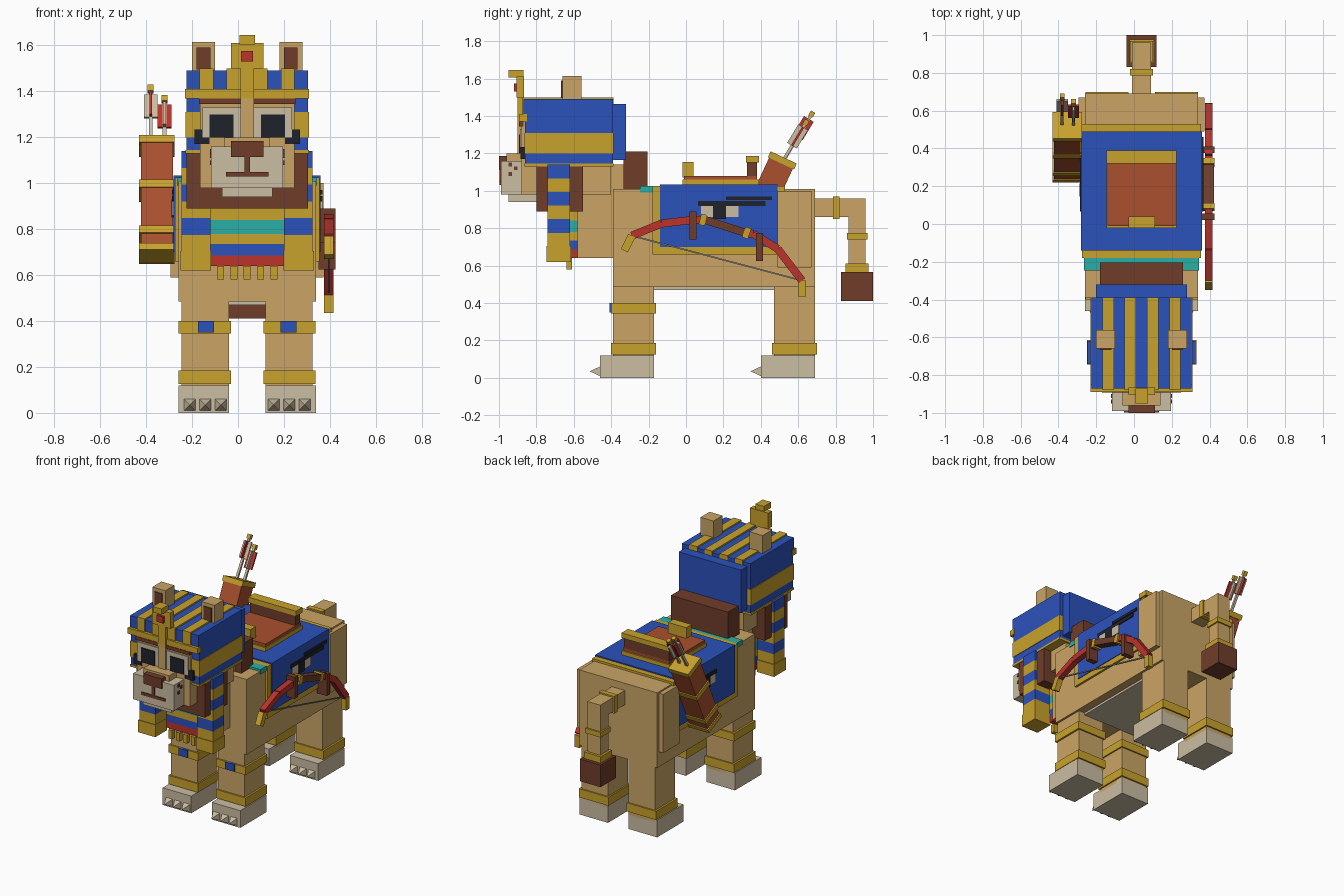
import bpy
import bmesh
from math import atan2, radians, sin, cos
from mathutils import Matrix, Vector

default_cube = bpy.data.objects.get("Cube")
if default_cube:
    bpy.data.objects.remove(default_cube)

MIDDLE = 0.04  # the animal's mirror plane, shifted by the side gear
SIDES = (("right", -1), ("left", 1))


def material(name, code):
    def linear(pair):
        value = int(pair, 16) / 255
        return value / 12.92 if value < 0.04 else ((value + 0.055) / 1.055) ** 2.4
    colour = [linear(code[i:i + 2]) for i in (0, 2, 4)] + [1]
    mat = bpy.data.materials.new(name)
    mat.use_nodes = True
    mat.diffuse_color = colour
    mat.node_tree.nodes["Principled BSDF"].inputs["Base Color"].default_value = colour
    return mat


tan = material("tan fur", "CBA566")
gold = material("gold", "C9A22C")
blue = material("royal blue", "2B52BC")
brown = material("dark brown", "703D2A")
rust = material("rust leather", "AA502E")
cream = material("cream", "CBBDA2")
black = material("black", "20222C")
red = material("red", "BB332B")
teal = material("teal", "2BAFA6")
grey = material("string grey", "8C8C8C")


def finish(name, mat, bm):
    mesh = bpy.data.meshes.new(name)
    bm.to_mesh(mesh)
    bm.free()
    mesh.materials.append(mat)
    obj = bpy.data.objects.new(name, mesh)
    bpy.context.scene.collection.objects.link(obj)
    return obj


def cuboid(name, mat, centre, size, turn=0):
    bm = bmesh.new()
    place = (Matrix.Translation(centre) @ Matrix.Rotation(turn, 4, "X")
             @ Matrix.Diagonal((*size, 1)))
    bmesh.ops.create_cube(bm, size=1, matrix=place)
    return finish(name, mat, bm)


def box(name, mat, x, y, z):
    """Box from ranges; x is measured from the mirror plane."""
    low, high = Vector((x[0], y[0], z[0])), Vector((x[1], y[1], z[1]))
    shift = Vector((MIDDLE, 0, 0))
    size = [abs(v) for v in high - low]
    return cuboid(name, mat, (low + high) / 2 + shift, size)


def slab(name, mat, half, y, z):
    """Box centred on the mirror plane."""
    return box(name, mat, (-half, half), y, z)


def pair(name, mat, x, y, z):
    """Box repeated on both sides."""
    for side, s in SIDES:
        box(side + "_" + name, mat, (s * x[0], s * x[1]), y, z)


def bar(name, mat, x, start, end, width, depth):
    """Box running between two (y, z) points."""
    a, b = Vector((x, *start)), Vector((x, *end))
    run = b - a
    return cuboid(name, mat, (a + b) / 2, (width, depth, run.length), atan2(-run.y, run.z))


def claw(name, x, y):
    bm = bmesh.new()
    place = (Matrix.Translation((MIDDLE + x, y, 0.035)) @ Matrix.Rotation(radians(90), 4, "X")
             @ Matrix.Rotation(radians(45), 4, "Z"))
    bmesh.ops.create_cone(bm, cap_ends=True, segments=4, radius1=0.036, radius2=0,
                          depth=0.055, matrix=place)
    finish(name, cream, bm)


# Torso
slab("body", tan, 0.3, (-0.39, 0.69), (0.485, 1.01))
slab("belly", cream, 0.24, (-0.17, 0.47), (0.47, 0.49))
pair("hip", tan, (0.28, 0.333), (0.49, 0.67), (0.59, 1))
slab("neck", tan, 0.17, (-0.58, -0.33), (0.64, 1.14))
slab("nape_mane", brown, 0.22, (-0.335, -0.205), (1, 1.21))

# Legs, paws and claws
for part, back in (("front", -0.17), ("hind", 0.69)):
    front = back - 0.22
    pair(part + "_leg", tan, (0.08, 0.285), (front, back), (0.1, 0.52))
    pair(part + "_paw", cream, (0.08, 0.3), (front - 0.07, back), (0, 0.12))
    pair(part + "_anklet", gold, (0.07, 0.298), (front - 0.01, back + 0.01), (0.125, 0.185))
    for side, s in SIDES:
        for toe in (0.115, 0.183, 0.25):
            claw(side + "_" + part + "_claw", s * toe, front - 0.0975)
pair("leg_cuff", gold, (0.07, 0.298), (-0.4, -0.16), (0.345, 0.4))
pair("cuff_gem", blue, (0.145, 0.215), (-0.408, -0.39), (0.35, 0.4))

# Tail
slab("tail_base", tan, 0.05, (0.68, 0.96), (0.86, 0.96))
slab("tail_drop", tan, 0.05, (0.87, 0.96), (0.55, 0.96))
slab("tail_ring", gold, 0.06, (0.785, 0.82), (0.85, 0.97))
slab("tail_band", gold, 0.06, (0.86, 0.97), (0.74, 0.775))
slab("tuft_band", gold, 0.065, (0.853, 0.977), (0.56, 0.61))
slab("tail_tuft", brown, 0.08, (0.83, 1), (0.41, 0.565))

# Striped chest collar with pendants
collar = ((gold, 0.89), (teal, 0.84), (gold, 0.78), (blue, 0.735), (red, 0.685))
bottoms = [top for _, top in collar[1:]] + [0.64]
for (mat, top), bottom in zip(collar, bottoms):
    slab("collar_band", mat, 0.16, (-0.62, -0.575), (bottom, top))
for i in range(5):
    x = (i - 2) * 0.058
    box("collar_pendant", gold, (x - 0.015, x + 0.015), (-0.64, -0.61), (0.58, 0.64))

# Head, beard and face
slab("head", tan, 0.205, (-0.88, -0.4), (0.98, 1.4))
slab("beard", brown, 0.265, (-0.8, -0.55), (0.89, 1.13))
slab("muzzle", cream, 0.157, (-0.99, -0.87), (0.98, 1.16))
slab("chin", cream, 0.11, (-0.95, -0.79), (0.94, 0.99))
slab("muzzle_bridge", tan, 0.1, (-0.96, -0.87), (1.15, 1.2))
slab("nose", brown, 0.07, (-1, -0.95), (1.115, 1.185))
slab("philtrum", brown, 0.012, (-0.997, -0.98), (1.04, 1.12))
slab("mouth", brown, 0.092, (-0.997, -0.98), (1.03, 1.05))
slab("nose_bridge", tan, 0.03, (-0.9, -0.87), (1.15, 1.37))
for y, z in ((-0.95, 1.13), (-0.92, 1.11), (-0.95, 1.08)):
    pair("whisker_dot", brown, (0.15, 0.162), (y, y + 0.02), (z, z + 0.02))
pair("eye_white", cream, (0.03, 0.195), (-0.887, -0.87), (1.2, 1.33))
pair("pupil", black, (0.06, 0.165), (-0.893, -0.88), (1.2, 1.3))
pair("eye_liner", black, (0.165, 0.23), (-0.885, -0.83), (1.17, 1.2))
pair("eye_liner_corner", black, (0.195, 0.23), (-0.885, -0.83), (1.17, 1.235))
pair("brow", brown, (0.025, 0.21), (-0.893, -0.87), (1.345, 1.37))

# Striped head cloth
slab("head_cloth", blue, 0.265, (-0.86, -0.39), (1.14, 1.47))
slab("cloth_side_band", gold, 0.269, (-0.864, -0.388), (1.2, 1.31))
slab("cloth_hem", gold, 0.269, (-0.864, -0.388), (1.13, 1.145))
slab("cloth_back", blue, 0.24, (-0.4, -0.32), (1.165, 1.465))
slab("cloth_top", blue, 0.265, (-0.87, -0.39), (1.41, 1.49))
slab("headband", gold, 0.27, (-0.89, -0.85), (1.37, 1.41))
for i in (-3, -1, 1, 3):
    x = i * 0.059
    box("cloth_stripe", gold, (x - 0.03, x + 0.03), (-0.878, -0.388), (1.405, 1.5))
for i in range(6):
    top = 1.14 - i * 0.073
    pair("lappet_stripe", gold if i % 2 else blue, (0.16, 0.285), (-0.74, -0.62), (top - 0.073, top))
pair("lappet_end", gold, (0.158, 0.29), (-0.745, -0.615), (0.62, 0.705))

# Crest and ears
slab("crest_stem", gold, 0.03, (-0.9, -0.865), (1.35, 1.51))
slab("crest_hood", gold, 0.07, (-0.905, -0.865), (1.5, 1.61))
slab("crest_gem", red, 0.026, (-0.92, -0.9), (1.53, 1.575))
slab("crest_head", gold, 0.033, (-0.95, -0.87), (1.605, 1.645))
pair("ear", tan, (0.14, 0.24), (-0.66, -0.56), (1.46, 1.615))
pair("inner_ear", brown, (0.16, 0.22), (-0.667, -0.65), (1.495, 1.59))

# Blanket with eye emblem
slab("shoulder_strap", teal, 0.305, (-0.245, -0.17), (0.99, 1.025))
slab("blanket_border", gold, 0.315, (-0.18, 0.53), (0.66, 1.025))
slab("blanket", blue, 0.32, (-0.14, 0.49), (0.7, 1.033))
skin = (0.31, 0.327)
pair("emblem_brow", black, skin, (0.215, 0.46), (0.95, 0.97))
pair("emblem_lid", black, skin, (0.065, 0.425), (0.92, 0.945))
pair("emblem_eye", cream, skin, (0.08, 0.28), (0.86, 0.92))
pair("emblem_pupil", black, (0.31, 0.329), (0.145, 0.215), (0.85, 0.93))

# Saddle
slab("saddle_trim", gold, 0.185, (-0.02, 0.39), (1.02, 1.06))
slab("saddle_seat", rust, 0.18, (-0.01, 0.38), (1.05, 1.08))
slab("pommel", gold, 0.07, (-0.02, 0.04), (1.07, 1.155))
slab("cantle", brown, 0.175, (0.325, 0.38), (1.07, 1.155))
slab("cantle_trim", gold, 0.185, (0.32, 0.39), (1.15, 1.185))

# Bow on the left flank
bow_x = 0.395
path = ((-0.33, 0.68), (-0.29, 0.76), (-0.13, 0.825), (0.04, 0.845), (0.1, 0.845),
        (0.32, 0.775), (0.36, 0.77), (0.49, 0.69), (0.62, 0.52), (0.62, 0.435))
limbs = (gold, red, red, red, brown, red, red, red, gold)
for mat, start, end in zip(limbs, path, path[1:]):
    bar("bow_limb", mat, bow_x, start, end, 0.055 if mat is brown else 0.04, 0.042)
bar("bow_ring", gold, bow_x, (0.075, 0.848), (0.105, 0.842), 0.06, 0.06)
bar("bow_ring", gold, bow_x, (0.31, 0.78), (0.34, 0.77), 0.06, 0.06)
bar("bow_string", grey, bow_x, path[1], path[-2], 0.008, 0.008)
for y, z in ((0.02, 0.74), (0.375, 0.625)):
    box("bow_strap", brown, (0.31, 0.385), (y, y + 0.036), (z, z + 0.15))

# Quiver on the right flank
quiver_x, lean = -0.353, radians(25)
base = Vector((0.29, 0.68))
axis = Vector((sin(lean), cos(lean)))


def along(distance):
    return base + axis * distance


bar("quiver", rust, quiver_x, base, along(0.54), 0.14, 0.14)
for low, high in ((0, 0.03), (0.08, 0.115), (0.3, 0.335), (0.515, 0.55)):
    bar("quiver_band", gold, quiver_x, along(low), along(high), 0.155, 0.154)

# Arrows with crossed vanes
heading = Vector((sin(radians(31)), cos(radians(31))))
for x, foot, length, wide, deep in ((-0.38, (0.51, 1.14), 0.3, cream, red),
                                    (-0.32, (0.5, 1.13), 0.26, red, cream)):
    foot = Vector(foot)
    nock = foot + heading * length
    bar("arrow_shaft", cream, x, foot, nock, 0.016, 0.016)
    bar("arrow_nock", gold, x, nock, nock + heading * 0.03, 0.026, 0.026)
    low, high = nock - heading * 0.13, nock - heading * 0.015
    bar("arrow_side_vane", wide, x, low, high, 0.06, 0.012)
    bar("arrow_cross_vane", deep, x, low, high, 0.012, 0.06)
